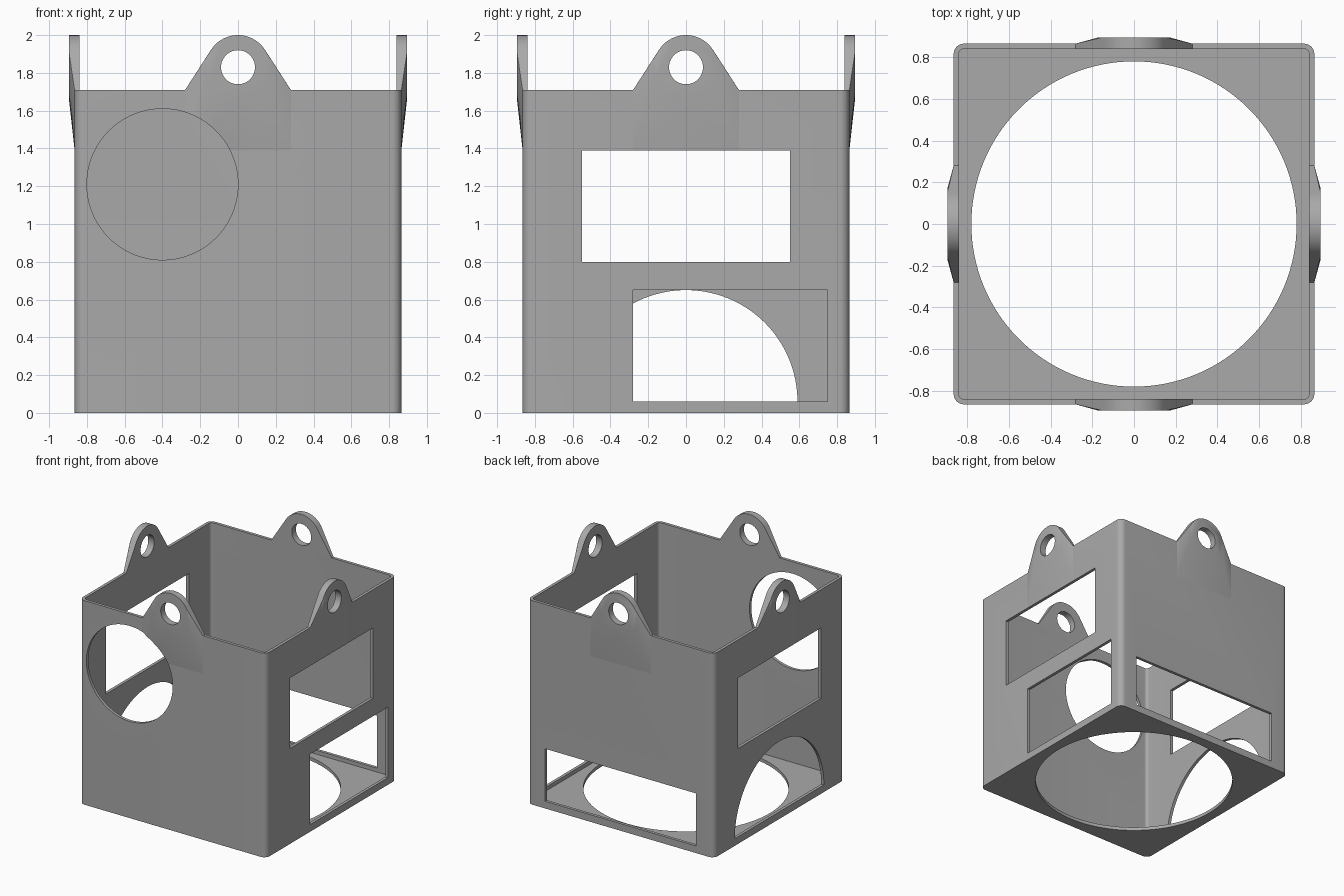
import bpy, bmesh
from math import pi, sin, cos
from mathutils import Matrix, Vector

default = bpy.data.objects.get("Cube")
if default:
    bpy.data.objects.remove(default)

OUTER, INNER, TOP, FLOOR = 0.865, 0.84, 1.71, 0.028

grey = bpy.data.materials.new("plain_grey")
grey.use_nodes = True
grey.diffuse_color = (0.4, 0.4, 0.4, 1)
grey.node_tree.nodes["Principled BSDF"].inputs["Base Color"].default_value = (0.4, 0.4, 0.4, 1)


def finish(name, bm):
    bmesh.ops.recalc_face_normals(bm, faces=bm.faces)
    mesh = bpy.data.meshes.new(name)
    bm.to_mesh(mesh)
    bm.free()
    mesh.materials.append(grey)
    obj = bpy.data.objects.new(name, mesh)
    bpy.context.collection.objects.link(obj)
    return obj


def prism(name, points, depth):
    """Extrude a closed outline of 3D points along a vector."""
    bm = bmesh.new()
    face = bm.faces.new([bm.verts.new(p) for p in points])
    new = bmesh.ops.extrude_face_region(bm, geom=[face])["geom"]
    bmesh.ops.translate(bm, vec=depth, verts=[v for v in new if isinstance(v, bmesh.types.BMVert)])
    return finish(name, bm)


def arc(cx, cy, r, start=0, end=2 * pi, n=96):
    return [(cx + r * cos(start + (end - start) * i / n),
             cy + r * sin(start + (end - start) * i / n)) for i in range(n + 1)]


def circle(cx, cy, r, n=96):
    return arc(cx, cy, r, n=n)[:-1]


def rect(a0, a1, b0, b1):
    return [(a0, b0), (a1, b0), (a1, b1), (a0, b1)]


def rounded_square(half, r):
    outline = []
    for k, (sx, sy) in enumerate([(1, 1), (-1, 1), (-1, -1), (1, -1)]):
        outline += arc(sx * (half - r), sy * (half - r), r, k * pi / 2, (k + 1) * pi / 2, 8)
    return outline


def wall_cutter(outline, axis, side):
    """Cutter through one wall; the outline is (across, height)."""
    if axis == "x":
        return prism("cutter", [(side * 0.7, a, z) for a, z in outline], Vector((side * 0.4, 0, 0)))
    return prism("cutter", [(a, side * 0.7, z) for a, z in outline], Vector((0, side * 0.4, 0)))


def activate(obj):
    bpy.ops.object.select_all(action="DESELECT")
    obj.select_set(True)
    bpy.context.view_layer.objects.active = obj


def cut(cutter, *targets):
    for obj in targets:
        mod = obj.modifiers.new("cut", "BOOLEAN")
        mod.operation, mod.solver, mod.object = "DIFFERENCE", "EXACT", cutter
        activate(obj)
        bpy.ops.object.modifier_apply(modifier=mod.name)
    bpy.data.objects.remove(cutter)


# Open-topped housing with a large round hole in its floor
housing = prism("housing", [(x, y, 0) for x, y in rounded_square(OUTER, 0.05)], Vector((0, 0, TOP)))
cut(prism("cutter", [(x, y, FLOOR) for x, y in rounded_square(INNER, 0.025)], Vector((0, 0, 2))), housing)
cut(prism("cutter", [(x, y, -0.5) for x, y in circle(0, 0, 0.78, 128)], Vector((0, 0, 1))), housing)

# Hanging lugs: a disc blended down onto the wall, with an eye through it
lugs = []
for k, name in enumerate(["front_lug", "left_lug", "back_lug", "right_lug"]):
    bm = bmesh.new()
    for y in (-INNER, -0.895):
        for x, z in circle(0, 1.83, 0.17, 64):
            bm.verts.new((x, y, z))
    for y in (-INNER, -OUTER):
        for x, z in rect(-0.28, 0.28, 1.39, TOP):
            bm.verts.new((x, y, z))
    hull = bmesh.ops.convex_hull(bm, input=bm.verts)
    bmesh.ops.delete(bm, geom=list({v for v in hull["geom_interior"] + hull["geom_unused"]
                                    if isinstance(v, bmesh.types.BMVert)}), context="VERTS")
    bmesh.ops.dissolve_limit(bm, angle_limit=0.001, verts=bm.verts, edges=bm.edges)
    lug = finish(name, bm)
    cut(wall_cutter(circle(0, 1.83, 0.09, 64), "y", -1), lug)
    lug.data.transform(Matrix.Rotation(k * pi / 2, 4, "Z"))
    lugs.append(lug)

# Round port in the front, slot in the back
cut(wall_cutter(circle(-0.4, 1.21, 0.4), "y", -1), housing, lugs[0])
cut(wall_cutter(rect(-0.7, 0.7, 0.06, 0.5), "y", 1), housing)

# Side windows, lower opening on the left, arch on the right
for side in (1, -1):
    cut(wall_cutter(rect(-0.55, 0.55, 0.8, 1.39), "x", side), housing)
cut(wall_cutter(rect(-0.28, 0.75, 0.06, 0.65), "x", 1), housing)
cut(wall_cutter(arc(0, 0.06, 0.59, 0, pi), "x", -1), housing)

for obj in [housing] + lugs:
    activate(obj)
    bpy.ops.object.shade_smooth_by_angle(angle=pi / 6)
